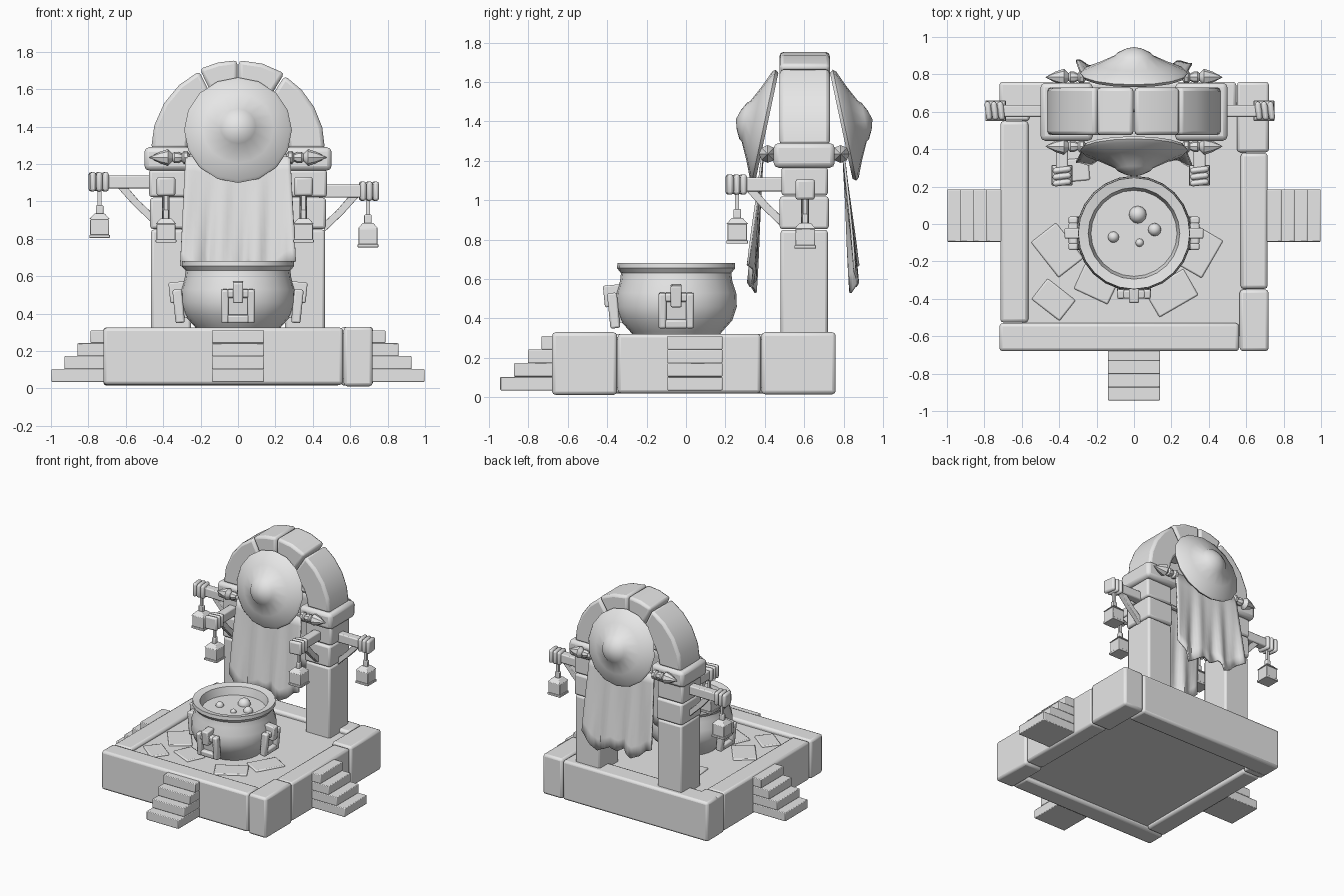
import bpy, bmesh, math
from mathutils import Matrix, Vector, Euler

if "Cube" in bpy.data.objects:
    bpy.data.objects.remove(bpy.data.objects["Cube"])

stone = bpy.data.materials.new("plain grey")
stone.diffuse_color = (0.8, 0.8, 0.8, 1)
stone.use_nodes = True
stone.node_tree.nodes["Principled BSDF"].inputs["Base Color"].default_value = stone.diffuse_color


def finish(name, bm, bevel=0, M=None):
    """Turn a bmesh into a named object, with an optional soft bevel."""
    if M is not None:
        bm.transform(M)
    bmesh.ops.recalc_face_normals(bm, faces=bm.faces[:])
    me = bpy.data.meshes.new(name)
    bm.to_mesh(me)
    bm.free()
    ob = bpy.data.objects.new(name, me)
    bpy.context.collection.objects.link(ob)
    me.materials.append(stone)
    if bevel:
        mod = ob.modifiers.new("bevel", 'BEVEL')
        mod.width, mod.segments = bevel, 2
        mod.limit_method, mod.angle_limit = 'ANGLE', math.radians(40)
    return ob


def box(name, lo, hi, bevel=0.012, M=None, rot=(0, 0, 0), taper=1):
    """Box between two corners, turned about its centre; taper scales the top."""
    lo, hi = Vector(lo), Vector(hi)
    bm = bmesh.new()
    bmesh.ops.create_cube(bm, size=1)
    for v in bm.verts:
        if v.co.z > 0:
            v.co.x *= taper
            v.co.y *= taper
    size = hi - lo
    L = Matrix.Translation((lo + hi) / 2) @ Euler(rot).to_matrix().to_4x4() @ Matrix.Diagonal((*size, 1))
    return finish(name, bm, bevel, (M or Matrix()) @ L)


def lathe(name, profile, n, M=None):
    """Revolve (radius, height) points about z."""
    bm = bmesh.new()
    rings = []
    for r, z in profile:
        if r == 0:
            rings.append([bm.verts.new((0, 0, z))] * n)
        else:
            rings.append([bm.verts.new((r * math.cos(2 * math.pi * i / n),
                                        r * math.sin(2 * math.pi * i / n), z)) for i in range(n)])
    for a, b in zip(rings, rings[1:]):
        for i in range(n):
            j = (i + 1) % n
            bm.faces.new(list(dict.fromkeys((a[i], a[j], b[j], b[i]))))
    return finish(name, bm, 0, M)


def prism(name, pts, y0, y1, bevel=0, M=None):
    """Extrude an outline in xz along y."""
    bm = bmesh.new()
    a = [bm.verts.new((x, y0, z)) for x, z in pts]
    b = [bm.verts.new((x, y1, z)) for x, z in pts]
    n = len(pts)
    bm.faces.new(a)
    bm.faces.new(b[::-1])
    for i in range(n):
        bm.faces.new((a[i], b[i], b[(i + 1) % n], a[(i + 1) % n]))
    return finish(name, bm, bevel, M)


def turn(deg, loc=(0, 0, 0)):
    return Matrix.Translation(loc) @ Matrix.Rotation(math.radians(deg), 4, 'Z')


# platform: floor slab inside a kerb of large blocks
box("floor", (-0.6, -0.6, 0.05), (0.6, 0.65, 0.295), 0)
box("kerb_front", (-0.72, -0.68, 0.02), (0.562, -0.53, 0.325), 0.018)
box("kerb_corner", (0.565, -0.68, 0.012), (0.72, -0.35, 0.33), 0.018)
box("kerb_right", (0.57, -0.347, 0.02), (0.715, 0.38, 0.322), 0.018)
box("kerb_right_back", (0.55, 0.383, 0.015), (0.722, 0.76, 0.33), 0.018)
box("kerb_left", (-0.715, -0.527, 0.02), (-0.565, 0.55, 0.322), 0.018)
box("kerb_back", (-0.72, 0.6, 0.015), (0.547, 0.76, 0.325), 0.018)
box("kerb_left_back", (-0.72, 0.553, 0.02), (-0.56, 0.64, 0.325), 0.012)

# paving slabs on the floor
for x, y, w, d, a in [(-0.41, -0.14, 0.24, 0.17, -52), (-0.43, -0.405, 0.19, 0.14, -38),
                      (-0.2, -0.32, 0.2, 0.15, -25), (0.2, -0.37, 0.24, 0.16, 30),
                      (0.35, -0.15, 0.23, 0.16, 60), (-0.3, 0.29, 0.12, 0.12, 5)]:
    box("paving_slab", (-w / 2, -d / 2, 0.28), (w / 2, d / 2, 0.306), 0.008, turn(a, (x, y, 0)))

# three stairs: local +x points outwards
for name, M in [("front_stair", turn(-90, (0, -0.66, 0))), ("right_stair", turn(0, (0.715, 0.045, 0))),
                ("left_stair", turn(180, (-0.715, 0.045, 0)))]:
    for i in range(4):
        box(name, (-0.03, -0.14, 0.035 + 0.069 * i), (0.283 - 0.07 * i, 0.14, 0.104 + 0.069 * i), 0.005, M)

# pillars and capitals
for s in (-1, 1):
    for name, x0, x1, y0, y1, z0, z1 in [
            ("pillar_shaft", 0.25, 0.465, 0.48, 0.72, 0.28, 0.85),
            ("pillar_block", 0.245, 0.47, 0.475, 0.725, 0.853, 1.02),
            ("pillar_neck", 0.25, 0.475, 0.485, 0.72, 1.023, 1.17),
            ("capital", 0.22, 0.5, 0.445, 0.755, 1.165, 1.29)]:
        xs = sorted((s * x0, s * x1))
        box(name, (xs[0], y0, z0), (xs[1], y1, z1), 0.025 if name == "capital" else 0.015)

# arch stones
for a0, a1, ro in [(0, 57.5, 0.465), (58.5, 89.5, 0.475), (90.5, 115.5, 0.475), (116.5, 180, 0.465)]:
    n = max(2, round((a1 - a0) / 15))
    ang = [math.radians(a0 + (a1 - a0) * i / n) for i in range(n + 1)]
    pts = [(ro * math.cos(t), 1.28 + ro * math.sin(t)) for t in ang]
    pts += [(0.27 * math.cos(t), 1.28 + 0.27 * math.sin(t)) for t in ang[::-1]]
    prism("arch_stone", pts, 0.475, 0.73, 0.02)

# shields, banner rods and banners on both faces
for s, side in ((-1, "front"), (1, "back")):
    tilt = Matrix.Rotation(math.radians(-s * 78), 4, 'X')
    lathe(side + "_shield", [(0, 0.0), (0.275, -0.012), (0.288, 0.005), (0.275, 0.02), (0.19, 0.056),
                             (0.105, 0.098), (0.095, 0.112), (0.05, 0.135), (0, 0.15)], 16,
          Matrix.Translation((0, 0.6 + s * 0.2, 1.38)) @ tilt)
    for e in (-1, 1):
        lathe(side + "_rod_spike", [(0, 0), (0.018, 0), (0.018, 0.26), (0.034, 0.27), (0.034, 0.29),
                                    (0.02, 0.3), (0.03, 0.32), (0.03, 0.34), (0.02, 0.35),
                                    (0.045, 0.375), (0.03, 0.42), (0, 0.475)], 8,
              Matrix.Translation((0, 0.6 + s * 0.185, 1.235)) @ Matrix.Rotation(e * math.pi / 2, 4, 'Y'))
    # cloth grid with folds and a ragged hem
    bm = bmesh.new()
    hem = [0.66, 0.6, 0.53, 0.57, 0.6, 0.58, 0.62, 0.56, 0.59, 0.65, 0.68]
    grid = []
    for j in range(9):
        v = j / 8
        row = []
        for i in range(31):
            u = i / 30
            k = min(int(u * 10), 9)
            low = hem[k] + (hem[k + 1] - hem[k]) * (u * 10 - k)
            x = (2 * u - 1) * (0.28 + 0.03 * v)
            d = 0.205 + 0.055 * v + v * (0.014 * math.sin(u * 21) + 0.008 * math.sin(u * 37 + 3 * v))
            row.append(bm.verts.new((-s * x, 0.6 + s * d, 1.24 + (low - 1.24) * v)))
        grid.append(row)
    for a, b in zip(grid, grid[1:]):
        for i in range(30):
            bm.faces.new((a[i], a[i + 1], b[i + 1], b[i]))
    cloth = finish(side + "_banner", bm)
    cloth.modifiers.new("thickness", 'SOLIDIFY').thickness = 0.012

# lantern arms: local +x points outwards, origin on the pillar face at beam height
for name, M, L in [("left_arm", turn(180, (-0.46, 0.605, 1.105)), 0.335),
                   ("right_arm", turn(0, (0.46, 0.605, 1.055)), 0.29),
                   ("front_left_arm", turn(-90, (-0.385, 0.49, 1.08)), 0.285),
                   ("front_right_arm", turn(-90, (0.35, 0.49, 1.08)), 0.285)]:
    c = L - 0.055
    box(name + "_beam", (-0.03, -0.032, -0.035), (L - 0.01, 0.032, 0.035), 0.008, M)
    for i in range(3):  # rope windings
        x = L - 0.1 + 0.034 * i
        box(name + "_binding", (x, -0.05, -0.052), (x + 0.032, 0.05, 0.052), 0.014, M, (0, 0, 0.12))
    prism(name + "_brace", [(0, -0.22), (0.0, -0.165), (0.07, -0.1), (0.13, -0.03),
                            (0.185, -0.03), (0.1, -0.125)], -0.02, 0.02, 0.004, M)
    box(name + "_hanger", (c - 0.01, -0.01, -0.14), (c + 0.01, 0.01, -0.04), 0, M)
    box(name + "_hook", (c - 0.02, -0.014, -0.19), (c + 0.02, 0.014, -0.125), 0.006, M)
    box(name + "_lantern_roof", (c - 0.055, -0.055, -0.2), (c + 0.055, 0.055, -0.17), 0.003, M, taper=0.5)
    box(name + "_lantern", (c - 0.05, -0.05, -0.285), (c + 0.05, 0.05, -0.2), 0.004, M)
    box(name + "_lantern_base", (c - 0.055, -0.055, -0.3), (c + 0.055, 0.055, -0.283), 0.003, M)

# cauldron with brew and bubbles
P = Matrix.Translation((0, -0.05, 0))
lathe("cauldron", [(0, 0.29), (0.2, 0.29), (0.235, 0.335), (0.285, 0.39), (0.308, 0.46), (0.305, 0.53),
                   (0.285, 0.59), (0.28, 0.63), (0.3, 0.655), (0.298, 0.682), (0.245, 0.672),
                   (0.228, 0.6), (0.21, 0.5), (0, 0.5)], 24, P)
lathe("brew", [(0, 0.56), (0.23, 0.56), (0.23, 0.61), (0, 0.61)], 24, P)
for x, y, r in [(0.02, 0.05, 0.047), (-0.11, -0.07, 0.03), (0.11, -0.03, 0.035), (0.03, -0.1, 0.022)]:
    bm = bmesh.new()
    bmesh.ops.create_uvsphere(bm, u_segments=12, v_segments=8, radius=r)
    finish("bubble", bm, 0, Matrix.Translation((x, y, 0.612)))

# square ring handles on three sides: local +x points outwards
for a in (-90, 0, 180):
    M = turn(a, (0, -0.05, 0)) @ Matrix.Translation((0.318, 0, 0.445)) @ Matrix.Rotation(0.1, 4, 'Y')
    for s in (-1, 1):
        box("handle_side", (-0.025, s * 0.07 - 0.02, -0.095), (0.025, s * 0.07 + 0.02, 0.085), 0.01, M)
        z = s * 0.068 - 0.005
        box("handle_bar", (-0.024, -0.06, z - 0.022), (0.024, 0.06, z + 0.022), 0.01, M)
    box("handle_plate", (-0.04, -0.06, -0.07), (-0.008, 0.06, 0.06), 0, M)
    box("handle_latch", (-0.045, -0.028, 0.015), (0.042, 0.028, 0.125), 0.008, M)

# smooth shading with sharp edges kept
for ob in bpy.context.scene.objects:
    ob.select_set(True)
    bpy.context.view_layer.objects.active = ob
bpy.ops.object.shade_smooth_by_angle(angle=math.radians(35))
